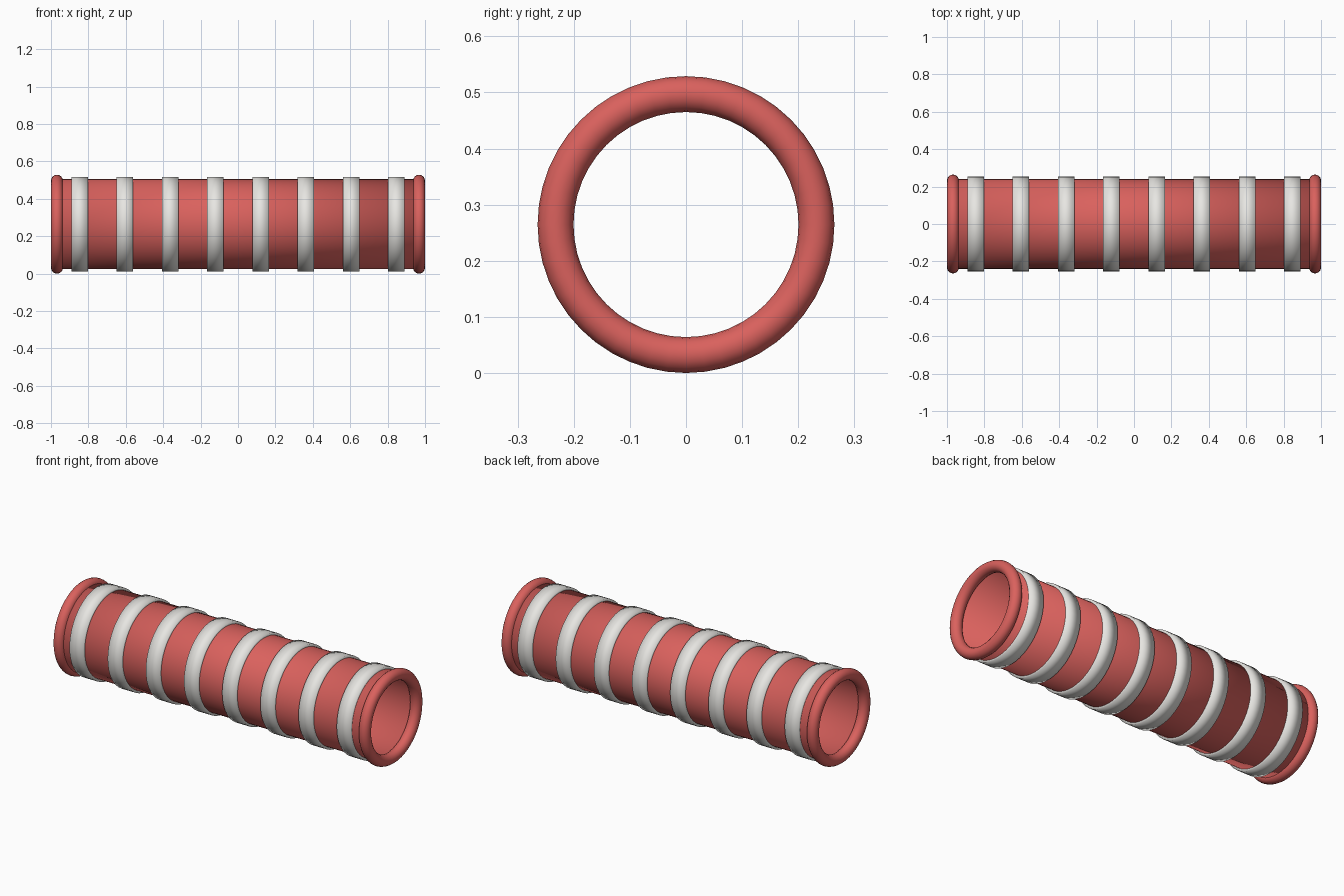
import bpy, bmesh
from math import cos, sin, pi

if "Cube" in bpy.data.objects:
    bpy.data.objects.remove(bpy.data.objects["Cube"])

CZ = 0.2645   # height of the tunnel axis
SEG = 48


def material(name, rgb):
    m = bpy.data.materials.new(name)
    m.diffuse_color = (*rgb, 1)
    m.use_nodes = True
    m.node_tree.nodes["Principled BSDF"].inputs["Base Color"].default_value = m.diffuse_color
    return m


def lathe(name, profile, mat, x=0.0):
    """Revolve a closed (x, radius) profile around the x axis, fully smooth."""
    bm = bmesh.new()
    loops = []
    for i in range(SEG):
        a = 2 * pi * i / SEG
        loops.append([bm.verts.new((px, r * cos(a), r * sin(a))) for px, r in profile])
    n = len(profile)
    for i in range(SEG):
        a, b = loops[i], loops[(i + 1) % SEG]
        for j in range(n):
            k = (j + 1) % n
            bm.faces.new((a[j], a[k], b[k], b[j])).smooth = True
    bmesh.ops.recalc_face_normals(bm, faces=bm.faces)
    me = bpy.data.meshes.new(name)
    bm.to_mesh(me)
    bm.free()
    me.materials.append(mat)
    ob = bpy.data.objects.new(name, me)
    ob.location = (x, 0, CZ)
    bpy.context.collection.objects.link(ob)
    return ob


def box(half, r_in, r_out):
    return [(-half, r_in), (half, r_in), (half, r_out), (-half, r_out)]


red = material("red_fabric", (0.70, 0.12, 0.11))
white = material("white_band", (0.80, 0.79, 0.76))

# thin-walled tunnel tube
lathe("tunnel_tube", box(0.968, 0.225, 0.2405), red)

# rounded hoops at both open ends
hoop = [(0.032 * cos(2 * pi * j / 16), 0.2325 + 0.032 * sin(2 * pi * j / 16)) for j in range(16)]
for side, x in (("left", -0.968), ("right", 0.968)):
    lathe("end_hoop_" + side, hoop, red, x)

# eight raised support bands
for i in range(8):
    lathe(f"support_band_{i + 1}", box(0.044, 0.2265, 0.2535), white, -0.847 + i * 0.242)
